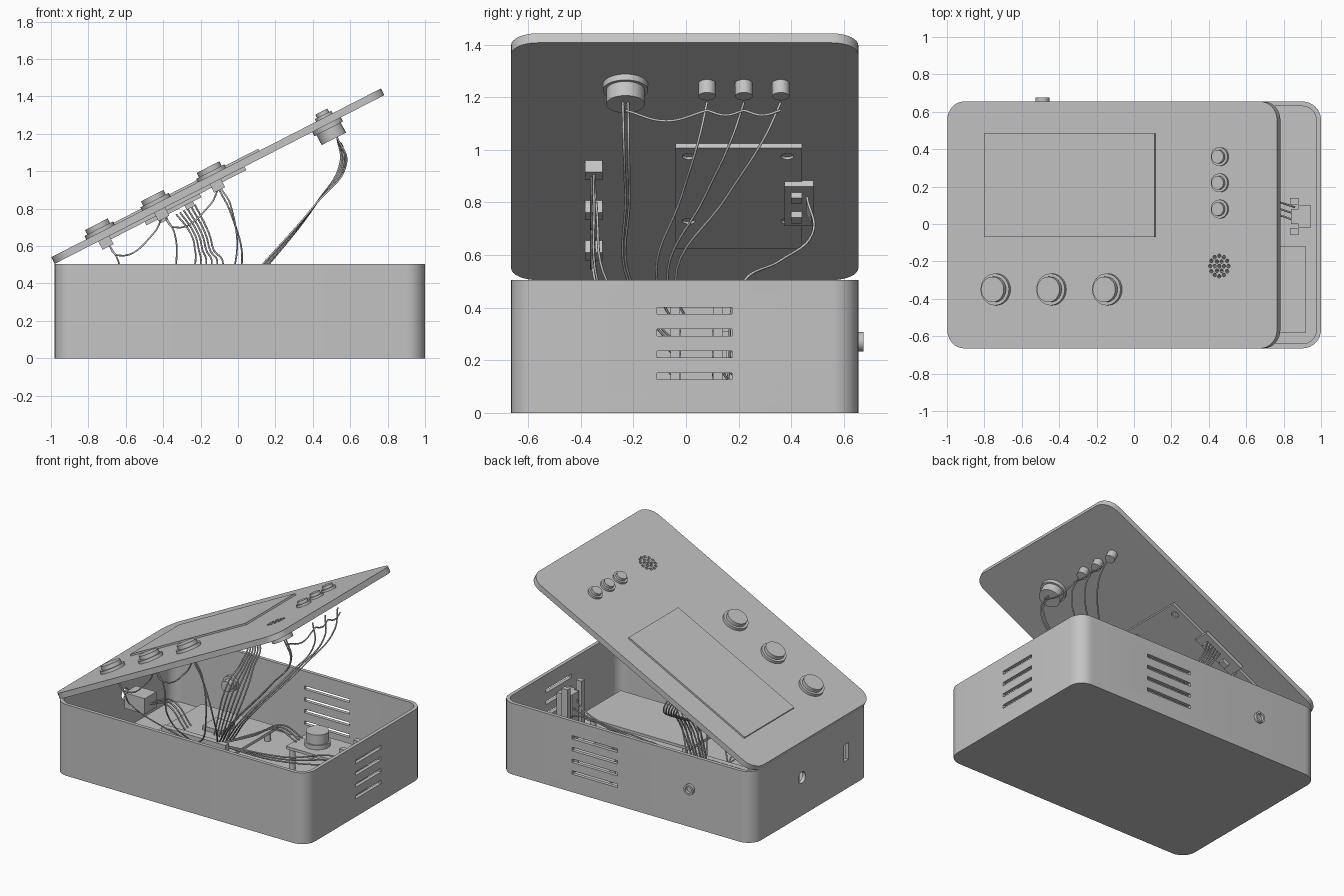
import bpy, bmesh, math
from mathutils import Matrix, Vector

default_cube = bpy.data.objects.get("Cube")
if default_cube:
    bpy.data.objects.remove(default_cube, do_unlink=True)

grey = bpy.data.materials.new("plain grey")
grey.use_nodes = True
grey.diffuse_color = (0.55, 0.55, 0.55, 1)
grey.node_tree.nodes["Principled BSDF"].inputs["Base Color"].default_value = (0.55, 0.55, 0.55, 1)

WORLD = Matrix.Identity(4)
# Lid frame: x runs up the slope from the hinge edge, z points out of the lid
LID = Matrix.Translation((-0.98, 0, 0.505)) @ Matrix.Rotation(math.radians(-27.1), 4, "Y")


def finish(name, bm, frame=WORLD):
    bmesh.ops.recalc_face_normals(bm, faces=bm.faces)
    mesh = bpy.data.meshes.new(name)
    bm.to_mesh(mesh)
    bm.free()
    mesh.materials.append(grey)
    obj = bpy.data.objects.new(name, mesh)
    obj.matrix_world = frame
    bpy.context.collection.objects.link(obj)
    return obj


def add_block(bm, low, high):
    low, high = Vector(low), Vector(high)
    place = Matrix.Translation((low + high) / 2) @ Matrix.Diagonal((*(high - low), 1))
    bmesh.ops.create_cube(bm, size=1, matrix=place)


def add_rod(bm, base, radius, height, axis="Z", sides=32):
    """Cylinder from base along +x, +y or +z."""
    turn = {"Z": Matrix.Identity(4), "X": Matrix.Rotation(math.pi / 2, 4, "Y"),
            "Y": Matrix.Rotation(-math.pi / 2, 4, "X")}[axis]
    place = Matrix.Translation(base) @ turn @ Matrix.Translation((0, 0, height / 2))
    bmesh.ops.create_cone(bm, cap_ends=True, segments=sides, radius1=radius,
                          radius2=radius, depth=height, matrix=place)


def block(name, low, high, frame=WORLD):
    bm = bmesh.new()
    add_block(bm, low, high)
    return finish(name, bm, frame)


def rods(name, parts, frame=WORLD, axis="Z"):
    bm = bmesh.new()
    for base, radius, height in parts:
        add_rod(bm, base, radius, height, axis)
    return finish(name, bm, frame)


def rounded_slab(name, low, high, radius, frame=WORLD):
    """Upright prism with a rounded rectangle as its outline."""
    bm = bmesh.new()
    ring = []
    corners = [(high[0], high[1]), (low[0], high[1]), (low[0], low[1]), (high[0], low[1])]
    for i, (x, y) in enumerate(corners):
        cx = x - radius if x == high[0] else x + radius
        cy = y - radius if y == high[1] else y + radius
        for step in range(9):
            a = (i + step / 8) * math.pi / 2
            ring.append(bm.verts.new((cx + radius * math.cos(a), cy + radius * math.sin(a), low[2])))
    face = bm.faces.new(ring)
    top = bmesh.ops.extrude_face_region(bm, geom=[face])["geom"]
    moved = [v for v in top if isinstance(v, bmesh.types.BMVert)]
    bmesh.ops.translate(bm, verts=moved, vec=(0, 0, high[2] - low[2]))
    return finish(name, bm, frame)


def cut(target, cutter):
    mod = target.modifiers.new("cut", "BOOLEAN")
    mod.operation = "DIFFERENCE"
    mod.solver = "EXACT"
    mod.object = cutter
    bpy.context.view_layer.objects.active = target
    bpy.ops.object.modifier_apply(modifier=mod.name)
    bpy.data.objects.remove(cutter, do_unlink=True)


def wire(name, points):
    curve = bpy.data.curves.new(name, "CURVE")
    curve.dimensions = "3D"
    curve.bevel_depth = 0.005
    curve.bevel_resolution = 1
    curve.resolution_u = 8
    spline = curve.splines.new("BEZIER")
    spline.bezier_points.add(len(points) - 1)
    for knot, point in zip(spline.bezier_points, points):
        knot.co = point
        knot.handle_left_type = knot.handle_right_type = "AUTO"
    curve.materials.append(grey)
    bpy.context.collection.objects.link(bpy.data.objects.new(name, curve))


# Open case with vents and sockets
case = rounded_slab("case", (-0.98, -0.665, 0), (1, 0.655, 0.505), 0.1)
cut(case, rounded_slab("cavity", (-0.955, -0.64, 0.025), (0.975, 0.63, 0.6), 0.075))
holes = bmesh.new()
for i in range(4):
    z = 0.127 + i * 0.083
    add_block(holes, (0.9, -0.11, z), (1.1, 0.175, z + 0.025))
    add_block(holes, (0.08, 0.6, z), (0.435, 0.7, z + 0.025))
add_rod(holes, (-1.1, 0.1, 0.27), 0.04, 0.2, "X")
add_block(holes, (-1.1, -0.42, 0.2), (-0.9, -0.37, 0.32))
cut(case, finish("openings", holes))

# Power socket in the back wall
socket = rods("power_socket", [((-0.49, 0.56, 0.27), 0.037, 0.115)], axis="Y")
cut(socket, rods("socket_bore", [((-0.49, 0.63, 0.27), 0.024, 0.1)], axis="Y"))
rods("socket_nut", [((-0.49, 0.605, 0.27), 0.055, 0.025)], axis="Y")

# Lid with speaker grille
lid = rounded_slab("lid", (0, -0.665, 0), (1.98, 0.655, 0.04), 0.1, LID)
grille = bmesh.new()
for count, radius in ((1, 0), (6, 0.028), (12, 0.055)):
    for i in range(count):
        a = math.tau * i / count
        spot = (1.633 + radius * math.cos(a), -0.225 + radius * math.sin(a), -0.1)
        add_rod(grille, spot, 0.01, 0.3, sides=12)
cut(lid, finish("grille_holes", grille, LID))
block("screen", (0.228, -0.07, 0.03), (1.25, 0.485, 0.052), LID)
rods("speaker", [((1.633, -0.23, -0.025), 0.086, 0.025), ((1.633, -0.23, -0.085), 0.073, 0.065)], LID)

# Push buttons through the lid
for i in range(3):
    u, y = 0.295 + i * 0.335, -0.35
    rods("large_button", [((u, y, 0.035), 0.085, 0.025), ((u, y, 0.05), 0.068, 0.037)], LID)
    block("large_button_switch", (u - 0.033, y - 0.033, -0.05), (u + 0.033, y + 0.033, 0.01), LID)
    u, y = 1.64, 0.08 + i * 0.14
    rods("small_button", [((u, y, 0.035), 0.05, 0.02), ((u, y, 0.05), 0.036, 0.025),
                          ((u, y, -0.055), 0.033, 0.06)], LID)

# Display board under the lid
board = block("display_board", (0.3, -0.04, -0.02), (1.14, 0.44, 0), LID)
mounts = [((u, y, -0.05), 0.024, 0.04) for u in (0.53, 1.07) for y in (0.01, 0.385)]
cut(board, rods("board_holes", mounts, LID))
block("display_adapter", (0.53, 0.375, -0.04), (0.86, 0.485, -0.015), LID)
for u in (0.6, 0.76):
    block("adapter_plug", (u, 0.4, -0.065), (u + 0.05, 0.44, -0.03), LID)

# Boards and parts inside the case
block("main_board", (0.05, -0.58, 0.1), (0.92, -0.12, 0.12))
block("control_board", (-0.65, -0.05, 0.1), (-0.05, 0.52, 0.12))
block("control_chip", (-0.42, 0.2, 0.12), (-0.27, 0.35, 0.15))
block("pin_header", (-0.6, 0.0, 0.12), (-0.1, 0.04, 0.17))
block("supply_plug", (-0.92, 0.04, 0.2), (-0.76, 0.17, 0.31))
block("sensor_board", (0.25, 0.18, 0.17), (0.6, 0.45, 0.19))
rods("gas_sensor", [((0.4, 0.32, 0.18), 0.085, 0.04), ((0.4, 0.32, 0.2), 0.075, 0.09)])
for x in (0.28, 0.57):
    for y in (0.21, 0.42):
        rods("sensor_standoff", [((x, y, 0.02), 0.02, 0.16)])
for x in (-0.6, -0.1, 0.12, 0.84):
    for side in (-1, 1):
        y = (0.235 + side * 0.24) if x < 0 else (-0.35 + side * 0.19)
        rods("board_standoff", [((x, y, 0.02), 0.02, 0.085)])
block("probe_body", (0.88, -0.02, 0.03), (0.945, 0.1, 0.36))
block("probe_back", (0.84, 0.0, 0.03), (0.88, 0.08, 0.36))
for y in (-0.04, 0.12):
    block("probe_post", (0.835, y - 0.018, 0.03), (0.88, y + 0.018, 0.42))

# Wires from the speaker and small buttons down to the control board
HUB = Vector((-0.2, 0.06, 0.13))
for i, start in enumerate((-0.24, -0.22, 0.08, 0.22, 0.36)):
    meet = (-0.22, -0.21, -0.11, -0.07, -0.04)[i]
    gap = i * 0.008
    knee = start + (meet - start) * 0.15
    wire("upper_wire", [(0.53, start, 1.18), (0.58 - gap, knee, 1.05),
                        (0.42, start + (meet - start) * 0.5, 0.83),
                        (0.13 + gap, meet, 0.5), HUB + Vector((gap, gap * 4, 0))])
for left, right in ((-0.23, 0.08), (0.08, 0.22), (0.22, 0.36)):
    sag = 0.13 * (right - left)
    wire("ground_link", [(0.55, left, 1.15), (0.56, (left + right) / 2, 1.15 - sag), (0.55, right, 1.15)])

# Wires from the large buttons
for i in range(3):
    x, z = -0.7 + i * 0.3, 0.62 + i * 0.15
    wire("button_wire", [(x, -0.35, z), (x + 0.06, -0.35, z - 0.1),
                         (x + 0.07, -0.32, 0.45), HUB + Vector((-0.1, -0.1, 0))])
    if i < 2:
        wire("button_link", [(x, -0.36, z), (x + 0.06, -0.36, z - 0.07),
                             (x + 0.25, -0.36, z + 0.05), (x + 0.3, -0.36, z + 0.15)])
wire("button_return", [(-0.1, -0.35, 0.9), (-0.04, -0.34, 0.78), (0.02, -0.3, 0.5), HUB])

# Ribbon of wires from the display adapter
for i in range(6):
    t = i * 0.02
    wire("display_wire", [(-0.33 + t, 0.46, 0.77 + t / 2), (-0.26 + t, 0.48, 0.68),
                          (-0.23 + t, 0.36, 0.58), (-0.23 + t * 1.5, 0.22, 0.5),
                          HUB + Vector((t - 0.1, 0.1, 0))])

# Wires lying inside the case
for i in range(3):
    y = 0.02 + i * 0.035
    wire("probe_wire", [(0.86, y, 0.32 - i * 0.06), (0.75, y + 0.03, 0.25), (0.3, y, 0.16), HUB])
    wire("sensor_wire", [(0.27, 0.25 + y, 0.19), (0.15, 0.2 + y, 0.27), (0.0, 0.15 + y, 0.2), HUB])
    wire("supply_wire", [(-0.76, 0.08 + y, 0.25), (-0.65, 0.1 + y, 0.27), (-0.5, 0.1 + y, 0.13)])

# Smooth the curved walls, keep corners crisp
bpy.ops.object.select_all(action="DESELECT")
for obj in bpy.context.scene.objects:
    if obj.type == "MESH" and grey.name in obj.data.materials:
        obj.select_set(True)
bpy.context.view_layer.objects.active = case
bpy.ops.object.shade_smooth_by_angle(angle=math.radians(30))
